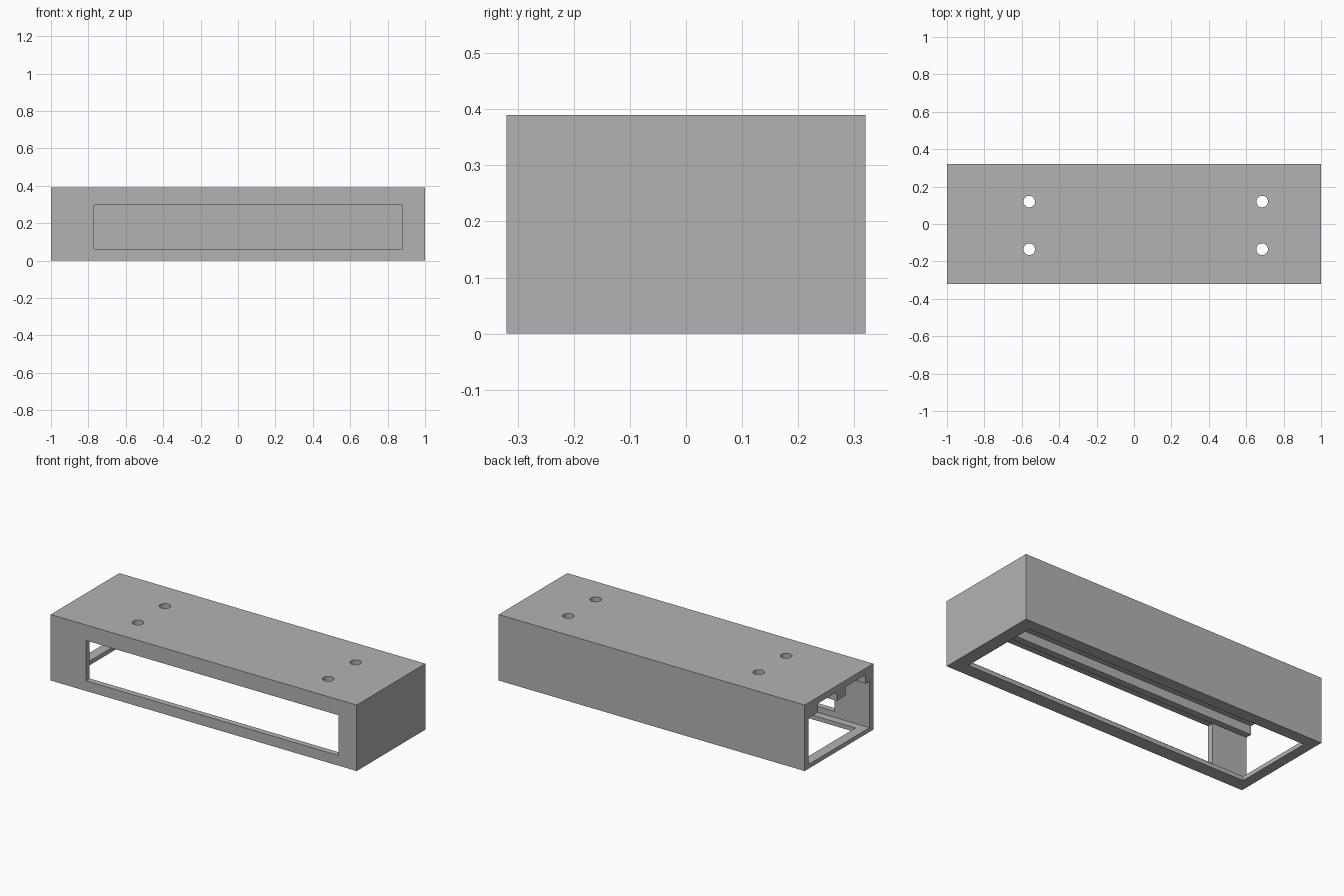
import bpy
from mathutils import Vector

cube = bpy.data.objects.get("Cube")
if cube:
    bpy.data.objects.remove(cube, do_unlink=True)

W, D, H = 1.0, 0.32, 0.39      # half length, half depth, height
WALL, FLOOR, RAIL, CEIL = 0.035, 0.025, 0.30, 0.352


def box(name, x, y, z):
    """Box spanning the given (low, high) range on each axis."""
    bpy.ops.mesh.primitive_cube_add(size=1)
    ob = bpy.context.object
    ob.name = name
    lo, hi = Vector((x[0], y[0], z[0])), Vector((x[1], y[1], z[1]))
    size, mid = hi - lo, (lo + hi) / 2
    for v in ob.data.vertices:
        v.co = Vector(a * b for a, b in zip(v.co, size)) + mid
    return ob


def cut(target, cutter):
    """Subtract the cutter from the target, then remove it."""
    mod = target.modifiers.new("cut", 'BOOLEAN')
    mod.operation, mod.solver, mod.object = 'DIFFERENCE', 'EXACT', cutter
    cutter.hide_render = True
    bpy.ops.object.select_all(action='DESELECT')
    bpy.context.view_layer.objects.active = target
    target.select_set(True)
    bpy.ops.object.modifier_apply(modifier=mod.name)
    bpy.data.objects.remove(cutter, do_unlink=True)


grey = bpy.data.materials.new("plain grey")
grey.use_nodes = True
grey.diffuse_color = (0.45, 0.45, 0.45, 1)
grey.node_tree.nodes["Principled BSDF"].inputs["Base Color"].default_value = (0.45, 0.45, 0.45, 1)

# Outer block
housing = box("housing", (-W, W), (-D, D), (0, H))
housing.data.materials.append(grey)

# Main cavity, open at one end
past_end, inner_end = -W - 0.1, W - WALL
cut(housing, box("cavity", (past_end, inner_end), (WALL - D, D - WALL), (FLOOR, RAIL)))

# Two ceiling channels, leaving three long rails between them
for y in ((-0.247, -0.06), (0.02, 0.195)):
    cut(housing, box("channel", (past_end, inner_end), y, (RAIL - 0.05, CEIL)))

# Front window and bottom opening
cut(housing, box("window", (-0.77, 0.88), (-D - 0.1, -0.27), (0.06, RAIL - 0.002)))
cut(housing, box("bottom_opening", (-0.94, 0.92), (-0.24, 0.25), (-0.1, 0.1)))

# Four screw holes through the top
for x in (-0.56, 0.685):
    for y in (-0.135, 0.12):
        bpy.ops.mesh.primitive_cylinder_add(vertices=32, radius=0.031, depth=0.12,
                                            location=(x, y, H))
        cut(housing, bpy.context.object)

bpy.ops.object.select_all(action='DESELECT')
bpy.context.view_layer.objects.active = housing
housing.select_set(True)
bpy.ops.object.shade_smooth_by_angle()
